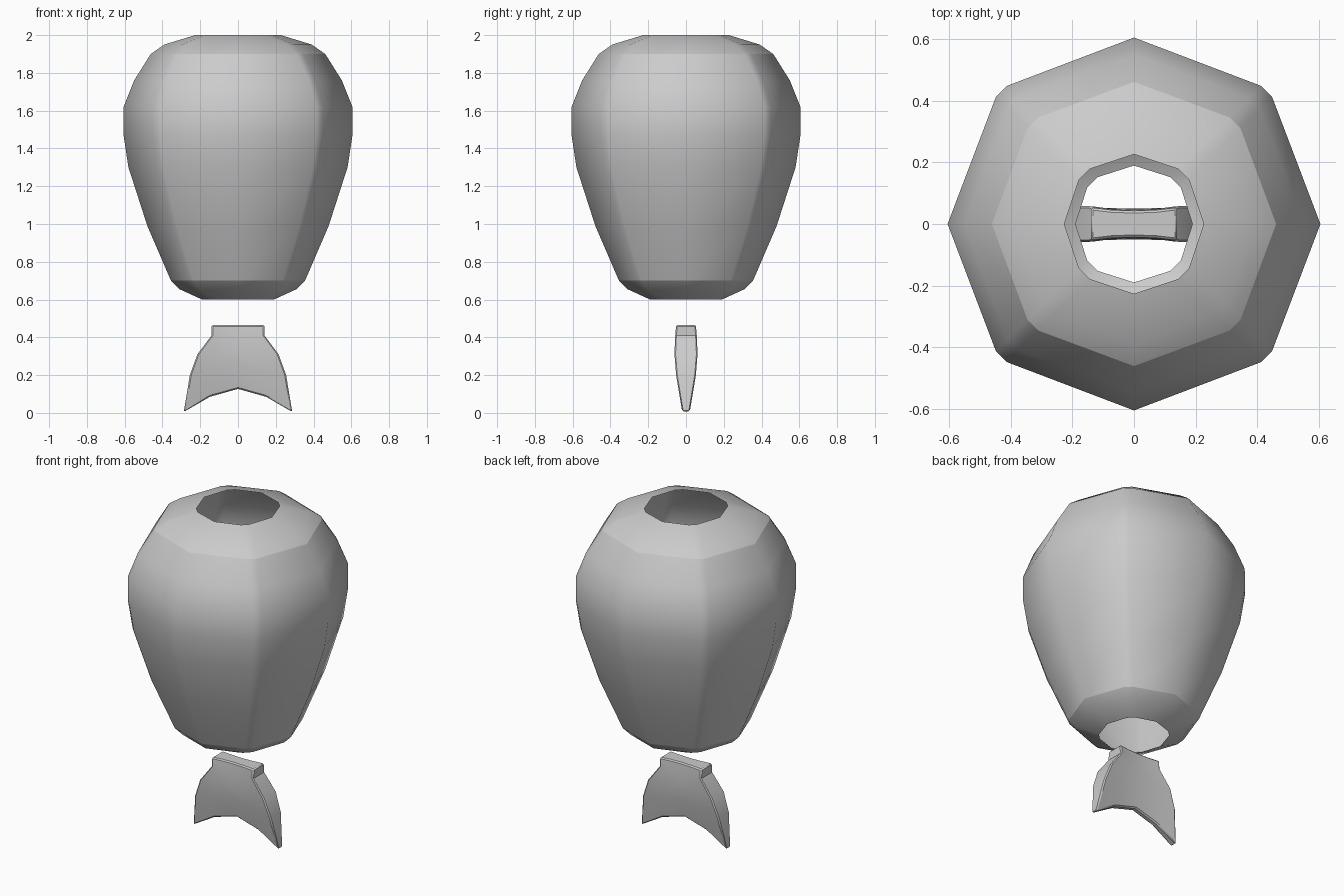
import bpy, bmesh, math

if "Cube" in bpy.data.objects:
    bpy.data.objects.remove(bpy.data.objects["Cube"])

def make_object(name, bm):
    bmesh.ops.recalc_face_normals(bm, faces=bm.faces)
    me = bpy.data.meshes.new(name)
    bm.to_mesh(me)
    bm.free()
    ob = bpy.data.objects.new(name, me)
    bpy.context.collection.objects.link(ob)
    return ob

# Lantern shell: open octagonal body with small chamfers on the diagonals
profile = [(0.19, 0.60), (0.31, 0.655), (0.355, 0.70), (0.48, 0.99),
           (0.58, 1.30), (0.606, 1.47), (0.606, 1.62), (0.55, 1.76),
           (0.462, 1.90), (0.39, 1.95), (0.227, 2.0)]
crease_rings = (2, 8)

bm = bmesh.new()
rings = []
for r, z in profile:
    d, c = 0.712 * r, 0.017
    ring = []
    for q in range(4):
        co, si = round(math.cos(q * math.pi / 2)), round(math.sin(q * math.pi / 2))
        for x, y in ((r, 0), (d + c, d - c), (d - c, d + c)):
            ring.append(bm.verts.new((x * co - y * si, x * si + y * co, z)))
    rings.append(ring)
n = len(rings[0])
for a, b in zip(rings, rings[1:]):
    for i in range(n):
        j = (i + 1) % n
        bm.faces.new((a[i], a[j], b[j], b[i])).smooth = True
for k in crease_rings:
    for i in range(n):
        bm.edges.get((rings[k][i], rings[k][(i + 1) % n])).smooth = False
make_object("lantern_body", bm)

# Flared tail: rows of (half width, side z, mid z, centre z, half thickness)
rows = [(0.14, 0.465, 0.465, 0.465, 0.053),
        (0.14, 0.41, 0.41, 0.41, 0.058),
        (0.215, 0.31, 0.325, 0.335, 0.062),
        (0.255, 0.20, 0.225, 0.245, 0.053),
        (0.287, 0.005, 0.085, 0.127, 0.021)]
bm = bmesh.new()
layers = []
for s in (-1, 1):
    grid = []
    for w, zs, zm, zc, t in rows:
        cols = ((-1, zs, 1), (-0.52, zm, 0.85), (0, zc, 0.8), (0.52, zm, 0.85), (1, zs, 1))
        grid.append([bm.verts.new((u * w, s * t * k, z)) for u, z, k in cols])
    for a, b in zip(grid, grid[1:]):
        for i in range(4):
            bm.faces.new((a[i], a[i + 1], b[i + 1], b[i]))
    layers.append(grid)

def outline(g):
    return (g[0] + [r[-1] for r in g[1:-1]] + g[-1][::-1]
            + [r[0] for r in g[-2:0:-1]])

front, back = outline(layers[0]), outline(layers[1])
for i in range(len(front)):
    j = (i + 1) % len(front)
    bm.faces.new((front[i], front[j], back[j], back[i]))
tail = make_object("tail", bm)
bev = tail.modifiers.new("edge_bevel", 'BEVEL')
bev.width = 0.007
bev.segments = 1
bev.limit_method = 'ANGLE'
bev.angle_limit = math.radians(50)
bpy.context.view_layer.objects.active = tail
tail.select_set(True)
bpy.ops.object.shade_smooth_by_angle(angle=math.radians(30))
